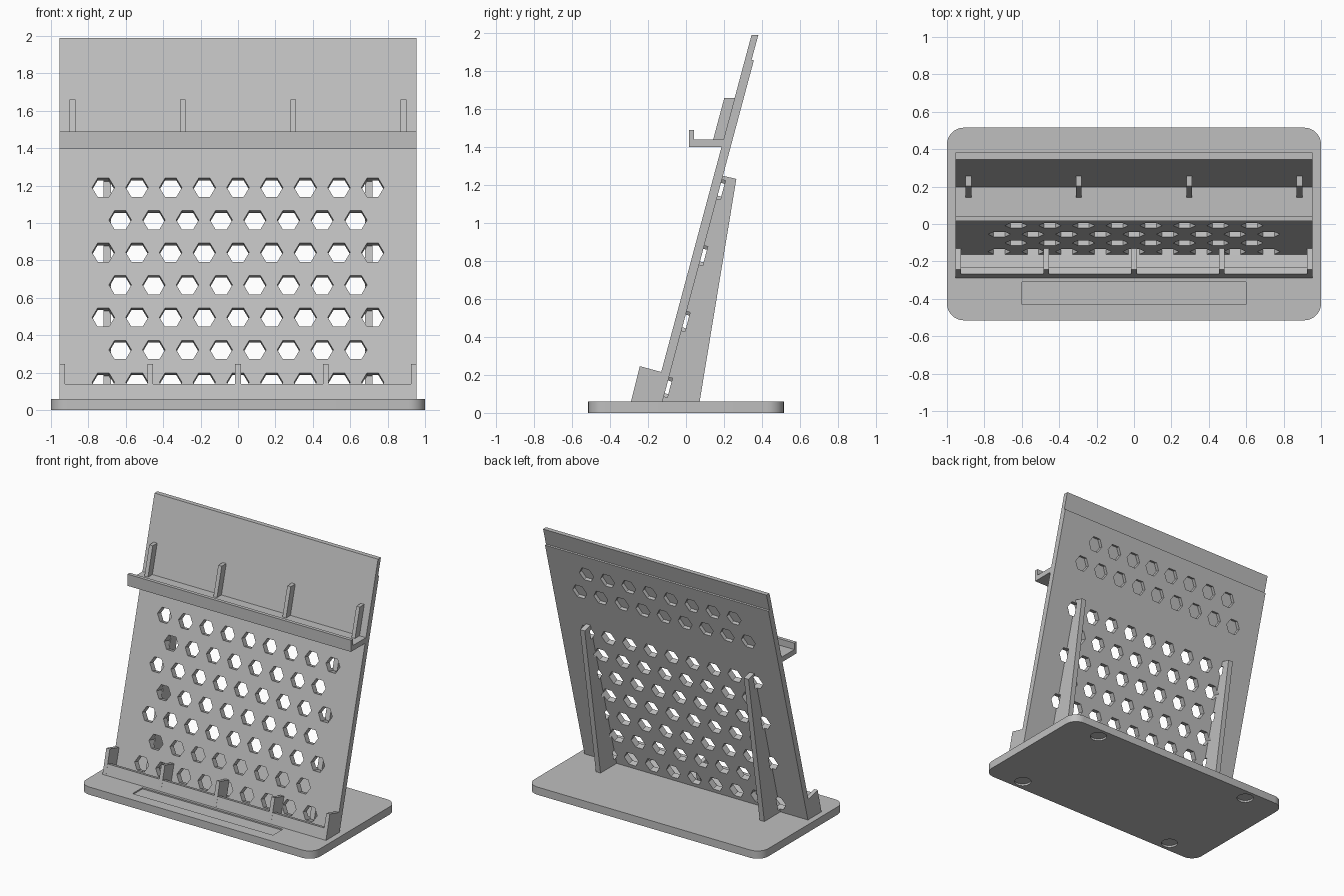
import bpy, bmesh, math
from mathutils import Vector

if "Cube" in bpy.data.objects:
    bpy.data.objects.remove(bpy.data.objects["Cube"])

GREY = bpy.data.materials.new("light grey plastic")
GREY.use_nodes = True
COLOUR = (0.52, 0.52, 0.52, 1)
GREY.diffuse_color = COLOUR
GREY.node_tree.nodes["Principled BSDF"].inputs["Base Color"].default_value = COLOUR

TILT = math.radians(15)
BACK = Vector((0, math.cos(TILT), -math.sin(TILT)))   # through the panel
UP = Vector((0, math.sin(TILT), math.cos(TILT)))      # along the panel
BASE_TOP = 0.06


def front_y(z):
    """Depth of the tilted front face at a height."""
    return 0.345 + (z - 1.99) * math.tan(TILT)


def add_prism(bm, ring, offset):
    """Close a ring of points and extrude it by an offset."""
    low = [bm.verts.new(p) for p in ring]
    high = [bm.verts.new(Vector(p) + offset) for p in ring]
    bm.faces.new(low)
    bm.faces.new(high[::-1])
    n = len(ring)
    for i in range(n):
        j = (i + 1) % n
        bm.faces.new((low[j], low[i], high[i], high[j]))


def finish(name, bm):
    bmesh.ops.recalc_face_normals(bm, faces=bm.faces)
    mesh = bpy.data.meshes.new(name)
    bm.to_mesh(mesh)
    bm.free()
    mesh.materials.append(GREY)
    obj = bpy.data.objects.new(name, mesh)
    bpy.context.collection.objects.link(obj)
    return obj


def side_profile(name, points, centre, width):
    """Extrude a (y, z) outline along x."""
    bm = bmesh.new()
    ring = [(centre - width / 2, y, z) for y, z in points]
    add_prism(bm, ring, Vector((width, 0, 0)))
    return finish(name, bm)


def cut(obj, cutter):
    cutter.hide_render = True
    mod = obj.modifiers.new("cut", "BOOLEAN")
    mod.operation = "DIFFERENCE"
    mod.solver = "EXACT"
    mod.object = cutter
    bpy.ops.object.select_all(action="DESELECT")
    bpy.context.view_layer.objects.active = obj
    obj.select_set(True)
    bpy.ops.object.modifier_apply(modifier=mod.name)


# Base plate with rounded corners
bm = bmesh.new()
bmesh.ops.create_cube(bm, size=1)
for v in bm.verts:
    v.co = (v.co.x * 2, v.co.y * 1.03, (v.co.z + 0.5) * BASE_TOP)
corners = [e for e in bm.edges if abs(e.verts[0].co.z - e.verts[1].co.z) > 0.01]
bmesh.ops.bevel(bm, geom=corners, offset=0.09, segments=8, profile=0.5, affect="EDGES")
base = finish("base_plate", bm)

# Shallow label recess on top and four round foot recesses below
bm = bmesh.new()
add_prism(bm, [(-0.6, -0.43, 0.05), (0.6, -0.43, 0.05), (0.6, -0.31, 0.05), (-0.6, -0.31, 0.05)],
          Vector((0, 0, 0.1)))
for x in (-0.7, 0.7):
    for y in (-0.43, 0.43):
        ring = [(x + 0.06 * math.cos(a), y + 0.06 * math.sin(a), -0.05)
                for a in (math.tau * k / 32 for k in range(32))]
        add_prism(bm, ring, Vector((0, 0, 0.065)))
recess = finish("base_recess_cutter", bm)
cut(base, recess)
bpy.ops.object.shade_smooth_by_angle(angle=math.radians(30))

# Tilted back panel, thinner along its top edge
step = 1.857
panel = side_profile("back_panel", [
    (front_y(BASE_TOP), BASE_TOP), (front_y(1.99), 1.99), (front_y(1.99) + 0.036, 1.99),
    (front_y(step) + 0.036, step + 0.003), (front_y(step) + 0.048, step),
    (front_y(BASE_TOP) + 0.048, BASE_TOP)], 0, 1.91)

# Rear support legs
legs = [side_profile(f"{side}_support_leg", [
    (front_y(BASE_TOP) + 0.046, BASE_TOP), (front_y(1.25) + 0.046, 1.25),
    (0.265, 1.232), (0.072, BASE_TOP)], x, 0.04)
    for side, x in (("right", -0.7), ("left", 0.7))]

# Hexagonal holes: through the lower panel, blind from the back in the upper panel
bm = bmesh.new()
for row in range(-3, 7):
    if row == -1:
        continue
    z = 1.19 - row * 0.1735
    start = 0.02 if row < 0 else -0.05
    count = 8 if row % 2 else 9
    for i in range(count):
        centre = Vector(((i - (count - 1) / 2) * 0.18, front_y(z), z)) + BACK * start
        ring = [centre + Vector((0.06 * math.cos(a), 0, 0)) + UP * 0.06 * math.sin(a)
                for a in (math.tau * k / 6 for k in range(6))]
        add_prism(bm, ring, BACK * (0.066 - start))
holes = finish("hexagon_cutter", bm)
for part in [panel] + legs:
    cut(part, holes)

for helper in (recess, holes):
    bpy.data.objects.remove(helper)

# Lower ledge with a low lip, and its dividers
side_profile("lower_ledge", [
    (-0.29, BASE_TOP), (-0.268, 0.14), (-0.23, 0.13), (-0.236, 0.108),
    (front_y(0.09) + 0.005, 0.09), (front_y(BASE_TOP) + 0.005, BASE_TOP)], 0, 1.91)
for i in range(5):
    side_profile(f"lower_divider_{i + 1}", [
        (-0.29, BASE_TOP), (-0.243, 0.246), (front_y(0.215) + 0.005, 0.214),
        (front_y(BASE_TOP) + 0.005, BASE_TOP)], (i - 2) * 0.47, 0.03)

# Upper shelf with a lip, and its ribs
side_profile("upper_shelf", [
    (0.015, 1.4), (0.015, 1.49), (0.042, 1.49), (0.042, 1.44),
    (front_y(1.44) + 0.005, 1.44), (front_y(1.4) + 0.005, 1.4)], 0, 1.91)
for i in range(4):
    side_profile(f"upper_rib_{i + 1}", [
        (0.143, 1.44), (0.202, 1.66), (front_y(1.66) + 0.005, 1.66),
        (front_y(1.44) + 0.005, 1.44)], (i - 1.5) * 0.59, 0.03)
